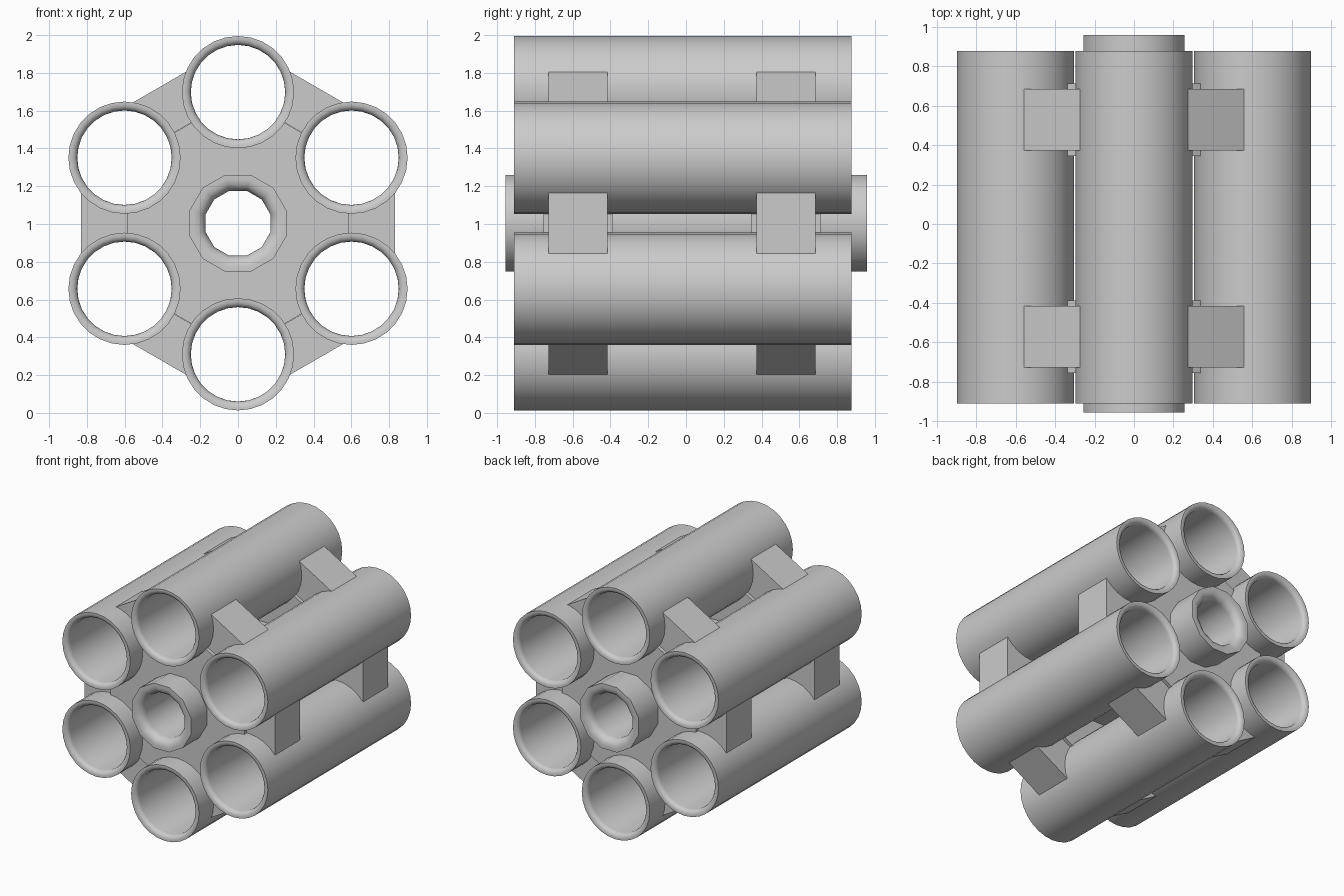
import bpy, bmesh, math
from math import sin, cos, pi, radians

if "Cube" in bpy.data.objects:
    bpy.data.objects.remove(bpy.data.objects["Cube"], do_unlink=True)

AXIS_Z = 1.004      # height of the central axis
RING = 0.694        # distance from the axis to each outer tube
TUBE_R = 0.297
SEAT_R = 0.28       # radius inside the tube wall where braces end

grey = bpy.data.materials.new("plain grey")
grey.use_nodes = True
grey.diffuse_color = (0.6, 0.6, 0.6, 1)
grey.node_tree.nodes["Principled BSDF"].inputs["Base Color"].default_value = (0.6, 0.6, 0.6, 1)


def finish(bm, name, x=0.0, z=AXIS_Z):
    bmesh.ops.recalc_face_normals(bm, faces=bm.faces)
    mesh = bpy.data.meshes.new(name)
    bm.to_mesh(mesh)
    bm.free()
    mesh.materials.append(grey)
    obj = bpy.data.objects.new(name, mesh)
    obj.location = (x, 0, z)
    bpy.context.collection.objects.link(obj)
    bpy.ops.object.select_all(action='DESELECT')
    obj.select_set(True)
    bpy.context.view_layer.objects.active = obj
    bpy.ops.object.shade_smooth_by_angle(angle=radians(35))
    return obj


def loft(bm, loops):
    """Join closed loops of equal length into a closed shell."""
    rows = [[bm.verts.new(p) for p in loop] for loop in loops]
    n = len(rows[0])
    for a, b in zip(rows, rows[1:] + rows[:1]):
        for i in range(n):
            j = (i + 1) % n
            bm.faces.new((a[i], a[j], b[j], b[i]))


def tube(name, outer, inner, y0, y1, sides, fillet, x=0.0, z=AXIS_Z, turn=0.0):
    """Open pipe along y with sharp outer and rounded inner rims."""
    profile = [(outer, y0), (outer, y1)]
    arc = [i * pi / 8 for i in range(5)]
    profile += [(inner + fillet * (1 - sin(a)), y1 - fillet * (1 - cos(a))) for a in arc]
    profile += [(inner + fillet * (1 - sin(a)), y0 + fillet * (1 - cos(a))) for a in reversed(arc)]
    angles = [turn + 2 * pi * i / sides for i in range(sides)]
    bm = bmesh.new()
    loft(bm, [[(r * cos(a), y, r * sin(a)) for a in angles] for r, y in profile])
    return finish(bm, name, x, z)


# Ring of six outer tubes and the central tube
for k in range(6):
    a = radians(90 + 60 * k)
    tube(f"outer_tube_{k + 1}", TUBE_R, 0.25, -0.91, 0.877, 28, 0.035,
         RING * cos(a), AXIS_Z + RING * sin(a))
tube("central_tube", 0.265, 0.178, -0.955, 0.958, 12, 0.06, turn=pi / 12)


# Hub plates: scalloped discs seated against every tube
def hub(name, y0, y1):
    outline = []
    for k in range(6):
        a = radians(90 + 60 * k)
        for i in range(13):
            b = a + radians(236.5 - 113 * i / 12)
            outline.append((RING * cos(a) + SEAT_R * cos(b), RING * sin(a) + SEAT_R * sin(b)))
    bore = [(0.21 * x / math.hypot(x, z), 0.21 * z / math.hypot(x, z)) for x, z in outline]
    bm = bmesh.new()
    loft(bm, [[(x, y, z) for x, z in loop] for loop, y in
              ((outline, y0), (outline, y1), (bore, y1), (bore, y0))])
    finish(bm, name)


# Spacer blocks: filled between neighbouring tubes, concave at both ends
def spacer(name, angle, y0, y1, near=0.585, far=0.832):
    half, apothem = RING / 2, RING * cos(pi / 6)
    steps = 8
    side = []
    for i in range(steps + 1):
        d = near + (far - near) * i / steps
        side.append((d, half - math.sqrt(SEAT_R ** 2 - (d - apothem) ** 2)))
    bm = bmesh.new()
    sections = [[(d, y0, -t), (d, y1, -t), (d, y1, t), (d, y0, t)] for d, t in side]
    rows = [[bm.verts.new((d * cos(angle) - t * sin(angle), y, d * sin(angle) + t * cos(angle)))
             for d, y, t in s] for s in sections]
    for a, b in zip(rows, rows[1:]):
        for i in range(4):
            j = (i + 1) % 4
            bm.faces.new((a[i], a[j], b[j], b[i]))
    bm.faces.new(rows[0])
    bm.faces.new(rows[-1])
    finish(bm, name)


for label, y0, y1 in (("front", -0.728, -0.416), ("back", 0.372, 0.685)):
    hub(f"{label}_hub", y0 - 0.027, y1 + 0.027)
    for k in range(6):
        spacer(f"{label}_spacer_{k + 1}", radians(60 * k), y0, y1)
